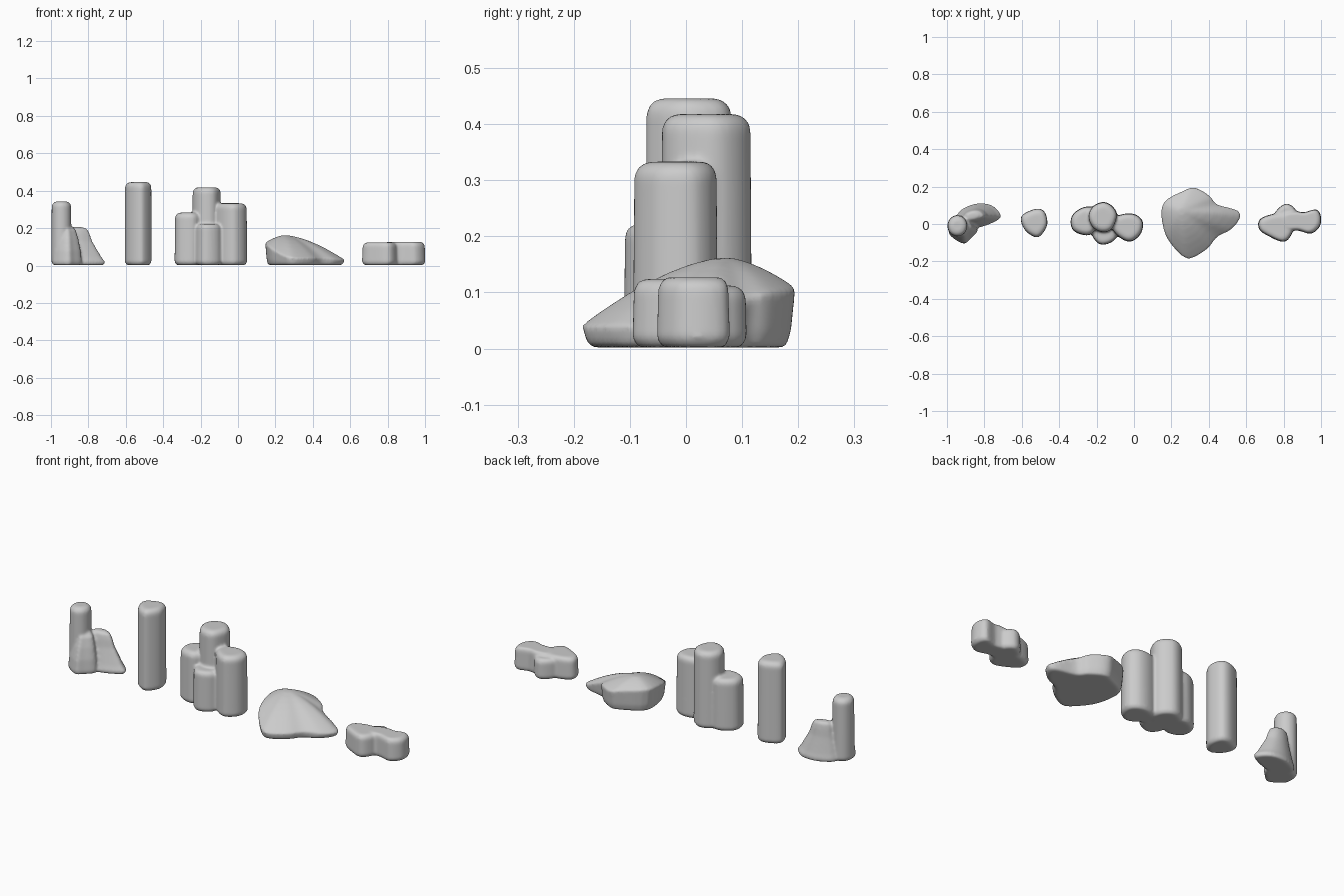
import bpy, bmesh, math
from mathutils import Vector

if "Cube" in bpy.data.objects:
    bpy.data.objects.remove(bpy.data.objects["Cube"])


def smooth_outline(pts, steps=4):
    """Closed Catmull-Rom curve through the points (counter-clockwise)."""
    p = [Vector((*q, 0)[:3]) for q in pts]
    if sum(a.x * b.y - b.x * a.y for a, b in zip(p, p[1:] + p[:1])) < 0:
        p.reverse()
    n, out = len(p), []
    for i in range(n):
        a, b, c, d = (p[(i + k) % n] for k in (-1, 0, 1, 2))
        for s in range(steps):
            t = s / steps
            out.append(0.5 * (2 * b + (c - a) * t + (2 * a - 5 * b + 4 * c - d) * t * t
                              + (3 * b - a - 3 * c + d) * t ** 3))
    return out


def loft(bm, rings):
    vr = [[bm.verts.new(v) for v in r] for r in rings]
    n = len(vr[0])
    for lo, hi in zip(vr, vr[1:]):
        for i in range(n):
            j = (i + 1) % n
            bm.faces.new((lo[i], lo[j], hi[j], hi[i]))
    bm.faces.new(vr[0][::-1])
    bm.faces.new(vr[-1])


def stone(bm, pts, profile, centre=None):
    """Stack scaled copies of an outline: profile is (scale, z)."""
    o = smooth_outline(pts)
    c = Vector((*centre, 0)) if centre else sum(o, Vector()) / len(o)
    loft(bm, [[c + (v - c) * s + Vector((0, 0, z)) for v in o] for s, z in profile])


def column(bm, pts, h, r=0.03, taper=0.97):
    """Upright stone with rounded top and bottom rims."""
    o = smooth_outline(pts)
    c = sum(o, Vector()) / len(o)
    size = sum((v - c).length for v in o) / len(o)
    prof = [(1 - 0.012 / size, 0.002), (1, 0.018)]
    for k in range(6):
        a = k * math.pi / 10
        prof.append((taper - r / size * (1 - math.cos(a)), h - r + r * math.sin(a)))
    stone(bm, pts, prof)


def finish(name, bm, voxel=0.007, smooth=5):
    bmesh.ops.recalc_face_normals(bm, faces=bm.faces[:])
    me = bpy.data.meshes.new(name)
    bm.to_mesh(me)
    bm.free()
    ob = bpy.data.objects.new(name, me)
    bpy.context.collection.objects.link(ob)
    m = ob.modifiers.new("fuse", 'REMESH')
    m.mode, m.voxel_size, m.use_smooth_shade = 'VOXEL', voxel, True
    m = ob.modifiers.new("weather", 'SMOOTH')
    m.factor, m.iterations = 0.5, smooth


def disc(x, y, rx, ry, n=8):
    return [(x + rx * math.cos(2 * math.pi * i / n), y + ry * math.sin(2 * math.pi * i / n))
            for i in range(n)]


# Spire with a sloping foot
bm = bmesh.new()
column(bm, disc(-0.944, -0.01, 0.054, 0.058), 0.343)
stone(bm, [(-.94, .06), (-.85, .108), (-.76, .10), (-.71, .04), (-.77, 0), (-.84, -.02), (-.92, -.02)],
      [(.96, .002), (1, .02), (.88, .045), (.72, .09), (.58, .13), (.5, .17), (.42, .195), (.25, .206)],
      (-.875, .045))
stone(bm, [(-.99, -.05), (-.915, -.105), (-.875, -.08), (-.835, -.03), (-.88, .03), (-.96, .02)],
      [(.95, .002), (1, .02), (.93, .08), (.78, .14), (.6, .19), (.35, .21)], (-.915, .0))
finish("spire_with_foot", bm)

# Single standing pillar
bm = bmesh.new()
column(bm, [(-.603, .04), (-.53, .08), (-.48, .068), (-.463, 0), (-.495, -.058), (-.53, -.07), (-.585, -.03)],
       0.446, 0.03, 0.99)
finish("pillar", bm)

# Cluster of four columns
bm = bmesh.new()
column(bm, [(-.245, .04), (-.22, .095), (-.16, .118), (-.11, .09), (-.09, .04), (-.12, -.03),
            (-.17, -.045), (-.22, -.02)], 0.418, 0.03)
column(bm, [(-.334, .04), (-.27, .09), (-.2, .08), (-.19, 0), (-.24, -.06), (-.325, -.035)], 0.283)
column(bm, [(-.11, .03), (-.05, .055), (.01, .05), (.048, .01), (.035, -.055), (-.02, -.095),
            (-.08, -.07), (-.12, -.02)], 0.333)
column(bm, [(-.225, -.055), (-.185, -.108), (-.125, -.1), (-.09, -.06), (-.12, .0), (-.2, .0)], 0.222, 0.025)
finish("column_cluster", bm)

# Sloping boulder: rim points carry the height of the upper edge
bm = bmesh.new()
rim = smooth_outline([(.153, .105, .125), (.27, .18, .115), (.33, .193, .105), (.405, .15, .1),
                      (.445, .105, .085), (.55, .075, .035), (.57, .035, .03), (.52, -.03, .035),
                      (.445, -.07, .04), (.39, -.135, .04), (.30, -.185, .04), (.24, -.155, .055),
                      (.165, -.05, .10)])
mid, peak = Vector((.32, .01, 0)), Vector((.25, .07, .163))


def at(v, s, zf):
    q = mid + (v - mid) * s
    q.z = max(.002, v.z * zf)
    return q


rings = [[at(v, .91, 0) for v in rim], [at(v, .96, .3) for v in rim], [v.copy() for v in rim]]
for t in (.06, .15, .3, .45, .6, .75, .9):
    rings.append([Vector((*(v.lerp(peak, t)).xy, v.z + (peak.z - v.z) * (1 - (1 - t) ** 1.6))) for v in rim])
loft(bm, rings)
finish("boulder", bm, 0.008, 4)

# Low flat stones
bm = bmesh.new()
column(bm, [(.672, .025), (.75, .055), (.83, .05), (.86, .0), (.835, -.07), (.795, -.096), (.725, -.068),
            (.67, -.03)], 0.124, 0.025)
column(bm, [(.78, .05), (.86, .068), (.91, .063), (.975, .078), (1.0, .04), (.993, -.015), (.945, -.052),
            (.875, -.035), (.79, -.03)], 0.127, 0.025)
column(bm, [(.75, .05), (.785, .095), (.825, .108), (.865, .075), (.86, .02), (.78, .01)], 0.112, 0.025)
finish("low_stones", bm)
